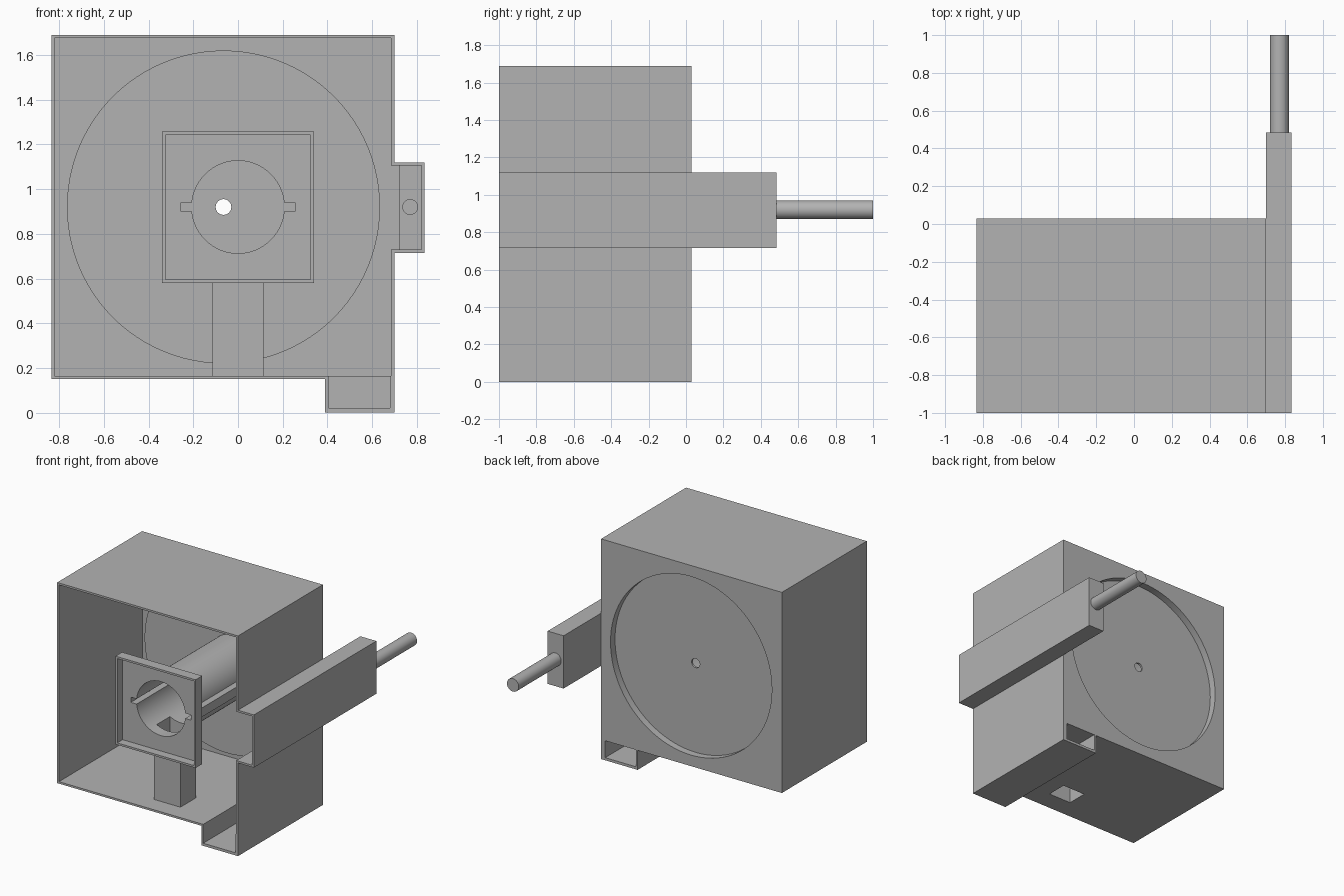
import bpy, bmesh
from mathutils import Matrix

old = bpy.data.objects.get("Cube")
if old:
    bpy.data.objects.remove(old, do_unlink=True)

grey = bpy.data.materials.new("plain grey")
grey.use_nodes = True
colour = (0.45, 0.45, 0.45, 1)
grey.diffuse_color = colour
grey.node_tree.nodes["Principled BSDF"].inputs["Base Color"].default_value = colour

T = 0.015            # wall thickness
AXIS_Z = 0.92        # height of barrel, disc and rod axes
DISC_X = -0.065
ROD_X = 0.77


def finish(name, bm):
    bmesh.ops.recalc_face_normals(bm, faces=bm.faces)
    mesh = bpy.data.meshes.new(name)
    bm.to_mesh(mesh)
    bm.free()
    mesh.materials.append(grey)
    ob = bpy.data.objects.new(name, mesh)
    bpy.context.collection.objects.link(ob)
    return ob


def prism(name, outline, y0, y1):
    """Extrude an (x, z) outline along y."""
    bm = bmesh.new()
    face = bm.faces.new([bm.verts.new((x, y0, z)) for x, z in outline])
    new = bmesh.ops.extrude_face_region(bm, geom=[face])["geom"]
    verts = [v for v in new if isinstance(v, bmesh.types.BMVert)]
    bmesh.ops.translate(bm, verts=verts, vec=(0, y1 - y0, 0))
    return finish(name, bm)


def box(name, x0, x1, y0, y1, z0, z1):
    return prism(name, [(x0, z0), (x1, z0), (x1, z1), (x0, z1)], y0, y1)


def rod(name, x, r, y0, y1, sides=96):
    """Cylinder along y at the shared axis height."""
    bm = bmesh.new()
    bmesh.ops.create_cone(bm, cap_ends=True, segments=sides, radius1=r, radius2=r, depth=y1 - y0)
    bm.transform(Matrix.Translation((x, (y0 + y1) / 2, AXIS_Z)) @ Matrix.Rotation(1.5707963, 4, 'X'))
    return finish(name, bm)


def combine(target, operation, *tools):
    """Apply a boolean with each tool, then discard the tool."""
    for tool in tools:
        mod = target.modifiers.new("bool", 'BOOLEAN')
        mod.operation, mod.solver, mod.object = operation, 'EXACT', tool
        bpy.context.view_layer.objects.active = target
        bpy.ops.object.modifier_apply(modifier=mod.name)
        bpy.data.objects.remove(tool, do_unlink=True)


def smooth(ob):
    bpy.ops.object.select_all(action='DESELECT')
    ob.select_set(True)
    bpy.context.view_layer.objects.active = ob
    bpy.ops.object.shade_smooth_by_angle(angle=0.5)


# Housing: open-fronted box with a chute along its lower edge
housing = prism("housing", [(-0.835, 0.15), (0.39, 0.15), (0.39, 0), (0.70, 0),
                            (0.70, 1.69), (-0.835, 1.69)], -1, 0.03)
combine(housing, 'DIFFERENCE',
        box("interior", -0.82, 0.685, -1.1, T, 0.165, 1.675),
        box("chute_front", 0.405, 0.68, -1.1, -0.35, 0.02, 0.3),
        box("chute_back", 0.405, 0.665, -0.335, 0.1, 0.02, 0.15),
        box("arm_gap", 0.6, 0.75, -1.1, T, 0.73, 1.105),
        box("floor_hole", -0.098, 0.098, -0.845, -0.685, 0.1, 0.2),
        rod("disc_gap", DISC_X, 0.699, -0.1, 0.1))
smooth(housing)

# Shallow round cup set into the back wall
disc = rod("back_disc", DISC_X, 0.70, -0.04, 0.03)
combine(disc, 'DIFFERENCE',
        rod("cup", DISC_X, 0.685, -0.025, 0.1),
        rod("pin_hole", DISC_X, 0.035, -0.2, 0.2, 48))
smooth(disc)

# Barrel with side keyways, front plate and hollow support post
barrel = rod("barrel", 0, 0.222, -0.93, -0.035)
combine(barrel, 'UNION',
        box("keyway_walls", -0.27, 0.27, -0.93, -0.035, AXIS_Z - 0.035, AXIS_Z + 0.035),
        box("front_plate", -0.34, 0.34, -1, -0.92, 0.58, 1.257),
        box("post", -0.113, 0.113, -0.86, -0.67, 0.16, 0.8))
combine(barrel, 'DIFFERENCE',
        box("plate_recess", -0.325, 0.325, -1.1, -0.935, 0.595, 1.242),
        rod("bore", 0, 0.207, -1.1, 0.1),
        box("keyways", -0.255, 0.255, -1.1, 0.1, AXIS_Z - 0.02, AXIS_Z + 0.02),
        box("post_hole", -0.098, 0.098, -0.845, -0.685, 0.1, AXIS_Z))
smooth(barrel)

# Side arm: channel open to the housing, closed behind it
arm = box("side_arm", 0.70, 0.835, -1, 0.485, 0.715, 1.12)
combine(arm, 'DIFFERENCE',
        box("arm_side_gap", 0.6, 0.80, -1.1, T, 0.73, 1.105),
        box("arm_interior", 0.725, 0.82, -1.2, 0.47, 0.73, 1.105),
        rod("arm_hole", ROD_X, 0.033, 0.4, 0.6, 48))

# Hollow rod on the end of the arm
handle = rod("end_rod", ROD_X, 0.05, 0.48, 1, 48)
combine(handle, 'DIFFERENCE', rod("rod_bore", ROD_X, 0.033, 0.4, 0.985, 48))
smooth(handle)
